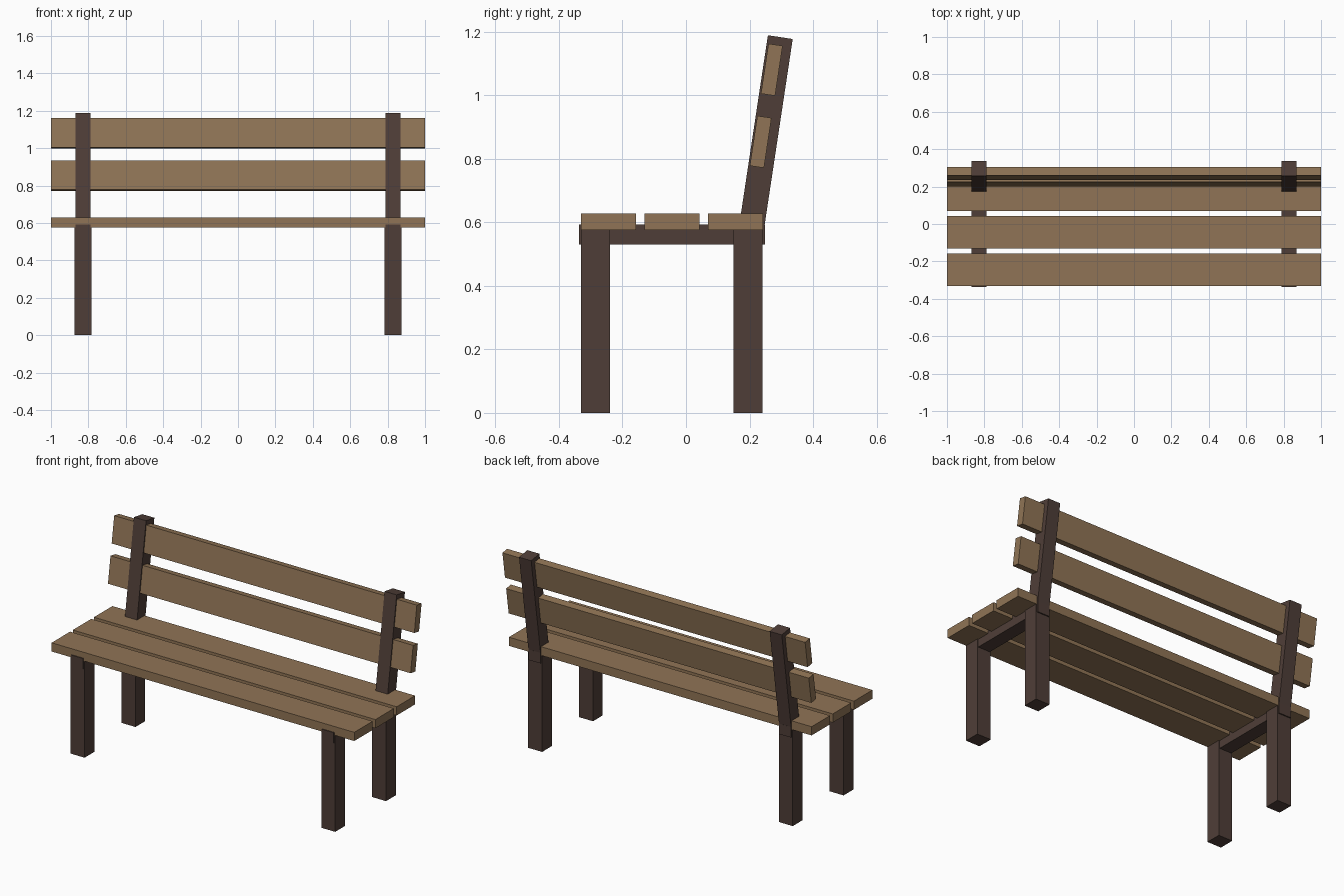
import bpy
import bmesh
from mathutils import Matrix, Vector

cube = bpy.data.objects.get("Cube")
if cube:
    bpy.data.objects.remove(cube, do_unlink=True)


def make_material(name, rgb):
    mat = bpy.data.materials.new(name)
    mat.use_nodes = True
    mat.diffuse_color = (*rgb, 1)
    bsdf = next(n for n in mat.node_tree.nodes if n.type == 'BSDF_PRINCIPLED')
    bsdf.inputs["Base Color"].default_value = (*rgb, 1)
    return mat


WOOD = make_material("light brown wood", (0.28, 0.175, 0.092))
FRAME = make_material("dark brown frame", (0.078, 0.048, 0.039))


def box(name, center, size, material, tilt=0.0):
    """Flat-faced board, tilted about the x axis around its own centre."""
    bm = bmesh.new()
    bmesh.ops.create_cube(bm, size=1, matrix=Matrix.Diagonal((*size, 1)))
    mesh = bpy.data.meshes.new(name)
    bm.to_mesh(mesh)
    bm.free()
    mesh.materials.append(material)
    obj = bpy.data.objects.new(name, mesh)
    obj.location = center
    obj.rotation_euler.x = -tilt
    bpy.context.collection.objects.link(obj)
    return obj


LEAN = 0.15       # backrest lean in radians
SIDE_X = 0.828    # distance of each side frame from the middle

# Seat slats
for name, y in (("front", -0.244), ("middle", -0.044), ("back", 0.156)):
    box(f"seat_slat_{name}", (0, y, 0.602), (2, 0.174, 0.052), WOOD)

# Backrest slats, let into the posts
for name, y, z in (("lower", 0.235, 0.853), ("upper", 0.27, 1.08)):
    box(f"back_slat_{name}", (0, y, z), (2, 0.045, 0.159), WOOD, LEAN)

# Side frames: two legs, a seat rail and a leaning post on each side
for side, sign in (("left", 1), ("right", -1)):
    x = sign * SIDE_X
    for name, y in (("front", -0.285), ("back", 0.195)):
        box(f"{name}_leg_{side}", (x, y, 0.288), (0.092, 0.092, 0.576), FRAME)
    box(f"seat_rail_{side}", (x, -0.044, 0.561), (0.08, 0.584, 0.063), FRAME)
    box(f"back_post_{side}", (x, 0.252, 0.886), (0.08, 0.079, 0.6), FRAME, LEAN)
